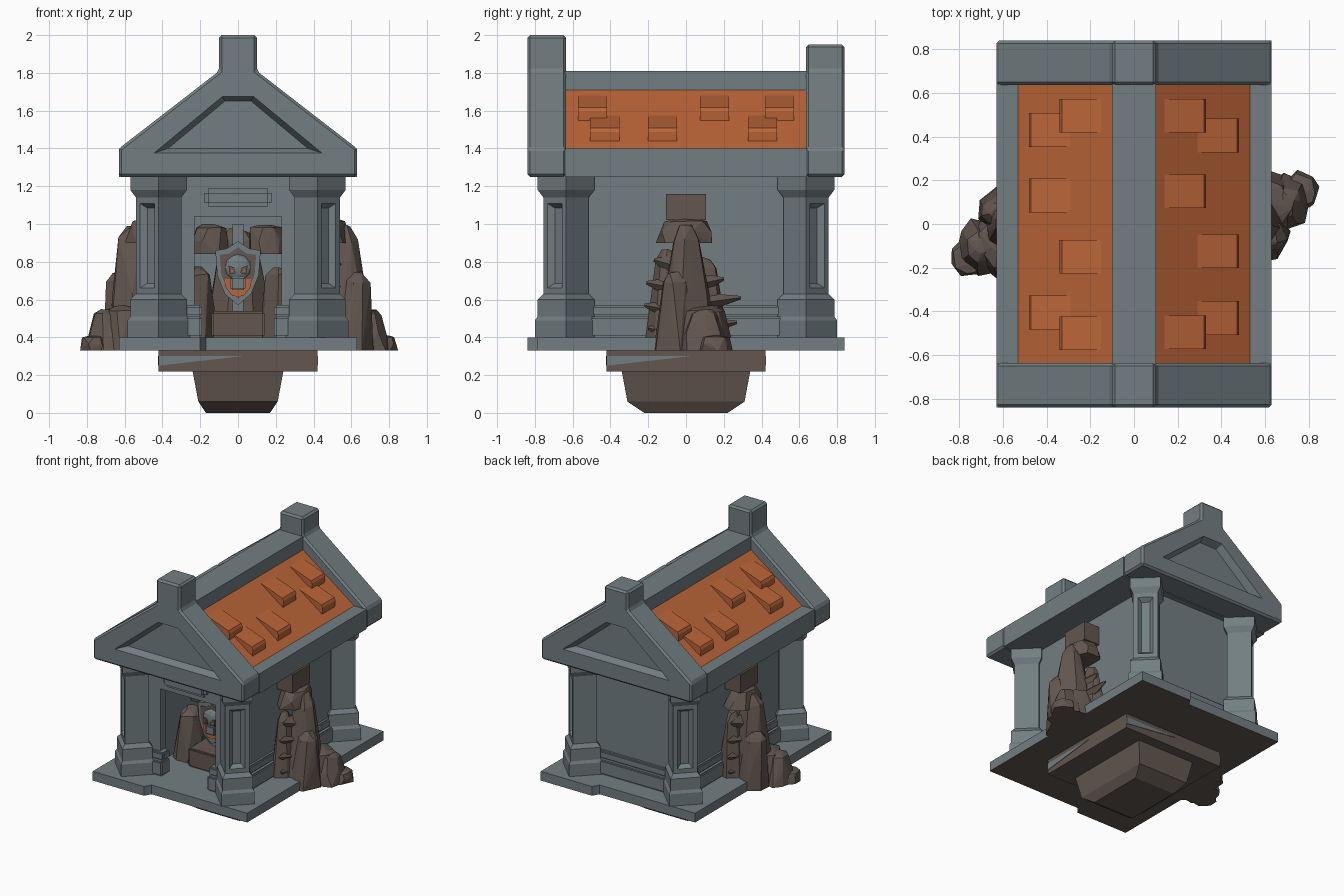
import bpy, bmesh, math, random
from mathutils import Vector, Matrix

if "Cube" in bpy.data.objects:
    bpy.data.objects.remove(bpy.data.objects["Cube"])
random.seed(4)


def material(name, rgb):
    m = bpy.data.materials.new(name)
    m.use_nodes = True
    m.diffuse_color = (*rgb, 1)
    m.node_tree.nodes["Principled BSDF"].inputs["Base Color"].default_value = (*rgb, 1)
    return m


STONE = material("grey stone", (0.17, 0.21, 0.225))
ROCK = material("brown rock", (0.125, 0.095, 0.078))
TILE = material("orange tile", (0.50, 0.13, 0.04))


def finish(name, bm, mats, rule=None):
    bmesh.ops.recalc_face_normals(bm, faces=bm.faces)
    if rule:
        for f in bm.faces:
            f.material_index = 1 if rule(f) else 0
    mesh = bpy.data.meshes.new(name)
    bm.to_mesh(mesh)
    bm.free()
    for m in mats:
        mesh.materials.append(m)
    ob = bpy.data.objects.new(name, mesh)
    bpy.context.collection.objects.link(ob)
    return ob


def loft(name, rings, mats, rule=None):
    """Join equal-length rings of points into a closed solid."""
    bm = bmesh.new()
    rows = [[bm.verts.new(p) for p in r] for r in rings]
    n = len(rows[0])
    for a, b in zip(rows, rows[1:]):
        for i in range(n):
            j = (i + 1) % n
            bm.faces.new((a[i], a[j], b[j], b[i]))
    bm.faces.new(rows[0])
    bm.faces.new(rows[-1])
    return finish(name, bm, mats, rule)


def prism_y(name, pts, y0, y1, mats, rule=None):
    return loft(name, [[(x, y, z) for x, z in pts] for y in (y0, y1)], mats, rule)


def box(name, x0, x1, y0, y1, z0, z1, mat, bevel=0.0):
    bm = bmesh.new()
    bmesh.ops.create_cube(bm, size=1)
    for v in bm.verts:
        v.co = Vector((x1 if v.co.x > 0 else x0, y1 if v.co.y > 0 else y0, z1 if v.co.z > 0 else z0))
    if bevel:
        bmesh.ops.bevel(bm, geom=bm.edges[:], offset=bevel, segments=2, affect='EDGES')
    return finish(name, bm, [mat])


def mirrored(pts):
    return pts + [(-x, z) for x, z in reversed(pts)]


def rock(name, x, y, z, rx, ry, h, taper=0.5, lean=(0, 0), sides=7):
    """Faceted boulder: convex hull of jittered, tapering rings."""
    bm = bmesh.new()
    for t, k in ((0, 1), (0.45, 0.5 + taper * 0.5), (0.9, taper), (1, taper * 0.5)):
        for i in range(sides):
            a = math.tau * (i + random.uniform(-0.3, 0.3)) / sides
            r = k * random.uniform(0.88, 1.05)
            bm.verts.new((x + rx * r * math.cos(a) + lean[0] * t, y + ry * r * math.sin(a) + lean[1] * t,
                          z + h * t * (random.uniform(0.94, 1) if t else 1)))
    res = bmesh.ops.convex_hull(bm, input=bm.verts)
    junk = [g for g in res["geom_interior"] if isinstance(g, bmesh.types.BMVert)]
    bmesh.ops.delete(bm, geom=junk, context='VERTS')
    return finish(name, bm, [ROCK])


def spike(name, base, tip, r):
    bm = bmesh.new()
    d = Vector(tip) - Vector(base)
    mat = Matrix.Translation((Vector(base) + Vector(tip)) / 2) @ d.to_track_quat('Z', 'Y').to_matrix().to_4x4()
    bmesh.ops.create_cone(bm, cap_ends=True, segments=4, radius1=r, radius2=r * 0.15, depth=d.length, matrix=mat)
    return finish(name, bm, [ROCK])


# Underside rock and mounting plate
loft("bottom_rock", [[(sx * rx, sy * ry, z) for sx, sy in ((1, 1), (-1, 1), (-1, -1), (1, -1))]
                     for z, rx, ry in ((0, 0.17, 0.22), (0.06, 0.21, 0.31), (0.22, 0.24, 0.34))], [ROCK])
box("under_plate", -0.42, 0.42, -0.42, 0.42, 0.22, 0.33, ROCK)
for i in range(4):
    ob = prism_y("plate_streak", [(-0.42, 0.25), (0.02, 0.3), (-0.42, 0.3)], -0.424, -0.42, [STONE])
    ob.rotation_euler.z = i * math.pi / 2

# Stepped floor slab with a brown underside
half = [(-0.63, -0.84), (-0.2, -0.84), (-0.17, -0.79), (0.63, -0.79)]
outline = half + [(-x, -y) for x, y in half]
loft("floor_slab", [[(x, y, z) for x, y in outline] for z in (0.33, 0.4)], [STONE, ROCK],
     lambda f: f.normal.z < -0.5)

# Walls with a front doorway
W, D, T = 0.40, 0.60, 0.06
for s in (-1, 1):
    a, b = sorted((s * W, s * (W - T)))
    box("side_wall", a, b, -D, D, 0.4, 1.27, STONE)
    a, b = sorted((s * 0.23, s * W))
    box("door_jamb", a, b, -D, -D + T, 0.4, 1.27, STONE)
    for z0, z1, e in ((0.4, 0.51, 0.045), (0.51, 0.57, 0.025)):
        a, b = sorted((s * (W - 0.01), s * (W + e)))
        box("side_wall_trim", a, b, -D, D, z0, z1, STONE, 0.01)
        a, b = sorted((s * 0.19, s * W))
        box("door_trim", a, b, -D - e, -D + T, z0, z1, STONE, 0.01)
box("back_wall", -W, W, D - T, D, 0.4, 1.27, STONE)
box("door_lintel", -0.23, 0.23, -D, -D + T, 1.04, 1.27, STONE)
for z0, z1, e in ((0.4, 0.51, 0.045), (0.51, 0.57, 0.025)):
    box("back_wall_trim", -W, W, D - 0.01, D + e, z0, z1, STONE, 0.01)
box("door_plaque", -0.18, 0.18, -0.66, -0.59, 1.09, 1.19, STONE, 0.025)

# Diagonal corner pillars with a cut groove on the outward face
for sx in (-1, 1):
    for sy in (-1, 1):
        bm = bmesh.new()
        rows = []
        for z, r in ((0.4, 0.165), (0.49, 0.165), (0.51, 0.15), (0.6, 0.15), (0.63, 0.12),
                     (1.14, 0.12), (1.18, 0.15), (1.26, 0.15)):
            rows.append([bm.verts.new((sx * 0.42 + r * c, sy * 0.635 + r * s, z))
                         for c, s in ((1, 0), (0, 1), (-1, 0), (0, -1))])
        for a, b in zip(rows, rows[1:]):
            for i in range(4):
                bm.faces.new((a[i], a[i - 3], b[i - 3], b[i]))
        bm.faces.new(rows[0])
        bm.faces.new(rows[-1])
        bmesh.ops.recalc_face_normals(bm, faces=bm.faces)
        out = Vector((sx, sy, 0)).normalized()
        panel = [f for f in bm.faces if f.normal.dot(out) > 0.99 and f.calc_area() > 0.06]
        bmesh.ops.inset_region(bm, faces=panel, thickness=0.045)
        bmesh.ops.inset_region(bm, faces=panel, thickness=0.034, depth=-0.03)
        finish("corner_pillar", bm, [STONE])

# Gables with a tapered recess and a square post on top
for s, top in ((-1, 2.0), (1, 1.95)):
    pts = mirrored([(0.63, 1.25), (0.63, 1.4), (0.1, 1.81), (0.1, top)])
    gable = prism_y("gable", pts, s * 0.635, s * 0.84, [STONE])
    bev = gable.modifiers.new("bevel", 'BEVEL')
    bev.width, bev.segments = 0.014, 1
    outer, inner = mirrored([(0.46, 1.37), (0.085, 1.68)]), mirrored([(0.37, 1.4), (0.07, 1.65)])
    cutter = loft("gable_cutter", [[(x, s * y, z) for x, z in p] for p, y in ((outer, 0.85), (inner, 0.79))], [STONE])
    cutter.hide_render = True
    cut = gable.modifiers.new("recess", 'BOOLEAN')
    cut.operation, cut.object, cut.solver = 'DIFFERENCE', cutter, 'EXACT'
    bpy.context.view_layer.update()
    baked = bpy.data.meshes.new_from_object(gable.evaluated_get(bpy.context.evaluated_depsgraph_get()))
    gable.modifiers.clear()
    gable.data = baked
    bpy.data.objects.remove(cutter)

# Roof body: grey eaves and ridge, orange slopes
prism_y("roof_body", mirrored([(0.63, 1.25), (0.63, 1.4), (0.53, 1.4), (0.1, 1.71), (0.1, 1.81)]),
        -0.64, 0.64, [STONE, TILE], lambda f: 0.3 < f.normal.z < 0.95)

# Raised wedge tiles in two staggered rows per slope
layout = {1: ((0.14, (0.495, 0.15, -0.495)), (0.29, (0.405, -0.125, -0.43))),
          -1: ((0.15, (0.495, -0.15, -0.5)), (0.29, (0.43, 0.13, -0.405)))}
for s, rows in layout.items():
    for x, ys in rows:
        z = 1.71 - (x - 0.1) * 0.72
        pts = [(x, z), (x + 0.18, z - 0.065), (x + 0.19, z - 0.085), (x + 0.185, z - 0.14), (x + 0.05, z - 0.05)]
        for y in ys:
            prism_y("roof_tile", [(s * px, pz) for px, pz in pts], y - 0.077, y + 0.077, [TILE])

# Rock outcrops climbing both side walls, turned half round for the other side
for s in (1, -1):
    def crag(x, y, z, rx, ry, h, taper=0.5, lean=(0, 0)):
        rock("side_rock", s * x, s * y, z, rx, ry, h, taper, (s * lean[0], s * lean[1]))
    crag(0.53, 0, 0.33, 0.19, 0.18, 0.67, 0.4, (0.03, 0))
    crag(0.6, -0.06, 0.33, 0.12, 0.12, 0.42, 0.6, (0.03, 0))
    crag(0.6, 0.08, 0.33, 0.16, 0.17, 0.24, 0.75)
    crag(0.7, 0.1, 0.33, 0.12, 0.14, 0.22, 0.55)
    crag(0.76, 0.15, 0.33, 0.09, 0.1, 0.08, 0.8)
    crag(0.48, 0.0, 0.9, 0.12, 0.17, 0.13, 0.7)
    crag(0.46, 0.1, 0.33, 0.1, 0.13, 0.5, 0.5)
    crag(0.46, -0.1, 0.33, 0.1, 0.12, 0.55, 0.5)
    x0, x1 = sorted((s * 0.39, s * 0.53))
    box("top_stone", x0, x1, -0.105, 0.105, 1.02, 1.16, ROCK)
    for z, side, reach in ((0.42, -1, 0.2), (0.54, -1, 0.22), (0.66, -1, 0.21), (0.78, -1, 0.17),
                           (0.45, 1, 0.27), (0.58, 1, 0.29), (0.68, 1, 0.2)):
        spike("rock_spike", (s * 0.5, s * side * 0.06, z), (s * 0.5, s * side * reach, z + 0.03), 0.06)

# Indoor rock seat, with boulders beside it
box("seat_step", -0.14, 0.14, -0.4, -0.1, 0.4, 0.54, ROCK, 0.01)
rock("seat_back", 0, -0.14, 0.4, 0.18, 0.13, 0.58, 0.6)
for s in (-1, 1):
    rock("seat_boulder", s * 0.22, -0.25, 0.4, 0.11, 0.13, 0.38, 0.7)
    rock("hanging_boulder", s * 0.15, -0.2, 0.84, 0.11, 0.1, 0.16, 0.8)
box("shield_post", -0.03, 0.03, -0.27, -0.2, 0.5, 1.0, STONE)

# Shield with a skull face
shape = mirrored([(0.0, 0.57), (0.07, 0.63), (0.11, 0.73), (0.12, 0.86), (0.06, 0.87), (0.0, 0.91)])[:-1]
shape = [p for i, p in enumerate(shape) if i != 6]
prism_y("shield", shape, -0.31, -0.27, [STONE])
prism_y("shield_panel", [(x * 0.8, 0.74 + (z - 0.74) * 0.8) for x, z in shape], -0.316, -0.31, [ROCK])
prism_y("shield_glow", mirrored([(0.03, 0.62), (0.07, 0.67), (0.07, 0.71), (0.04, 0.71)]), -0.32, -0.315, [TILE])
bm = bmesh.new()
bmesh.ops.create_icosphere(bm, subdivisions=2, radius=1,
                           matrix=Matrix.Translation((0, -0.315, 0.77)) @ Matrix.Diagonal((0.07, 0.03, 0.07, 1)))
finish("skull", bm, [STONE])
box("skull_jaw", -0.04, 0.04, -0.34, -0.31, 0.65, 0.72, STONE, 0.008)
for s in (-1, 1):
    prism_y("eye_socket", [(s * x, z) for x, z in ((0.012, 0.74), (0.045, 0.735), (0.05, 0.78), (0.02, 0.77))],
            -0.35, -0.341, [ROCK])
    prism_y("eye_glow", [(s * x, z) for x, z in ((0.022, 0.745), (0.038, 0.745), (0.035, 0.765))],
            -0.353, -0.35, [TILE])
